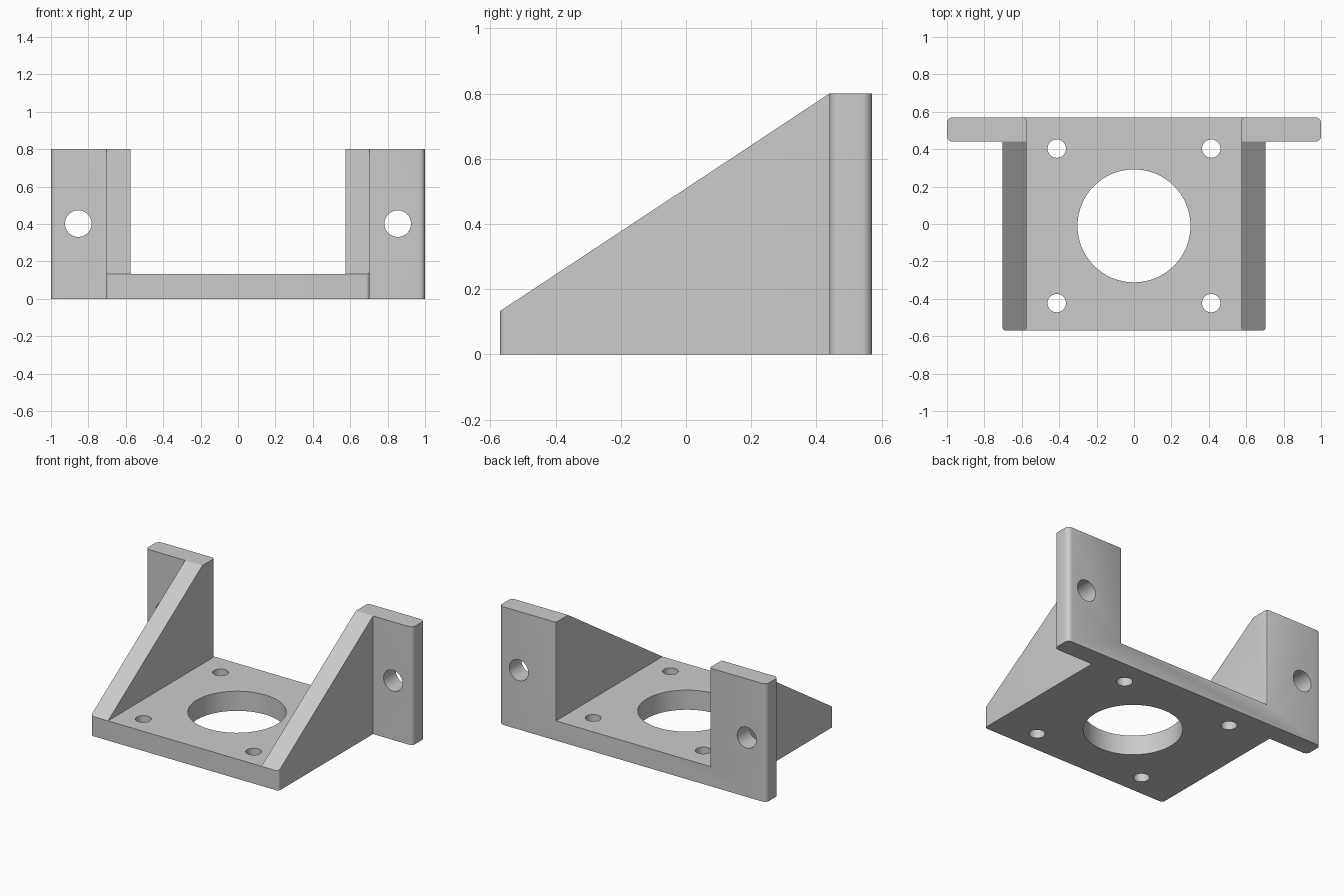
import bpy, bmesh, math

if "Cube" in bpy.data.objects:
    bpy.data.objects.remove(bpy.data.objects["Cube"])

grey = bpy.data.materials.new("plain grey")
grey.diffuse_color = (0.6, 0.6, 0.6, 1)
grey.use_nodes = True
grey.node_tree.nodes["Principled BSDF"].inputs["Base Color"].default_value = grey.diffuse_color

D, FY, WX, IX, H, T = 0.57, 0.44, 0.704, 0.575, 0.8, 0.133


def prism(name, pts, lo, hi, axis="z"):
    """Extrude a closed profile: (x, y) along z, or (y, z) along x."""
    bm = bmesh.new()
    at = (lambda p, h: (p[0], p[1], h)) if axis == "z" else (lambda p, h: (h, p[0], p[1]))
    face = bm.faces.new([bm.verts.new(at(p, lo)) for p in pts])
    ext = bmesh.ops.extrude_face_region(bm, geom=[face])
    moved = [v for v in ext["geom"] if isinstance(v, bmesh.types.BMVert)]
    bmesh.ops.translate(bm, verts=moved, vec=(0, 0, hi - lo) if axis == "z" else (hi - lo, 0, 0))
    bmesh.ops.recalc_face_normals(bm, faces=bm.faces)
    mesh = bpy.data.meshes.new(name)
    bm.to_mesh(mesh)
    bm.free()
    obj = bpy.data.objects.new(name, mesh)
    bpy.context.collection.objects.link(obj)
    return obj


def corner(x, y, r, start):
    """Quarter-round points about the centre of a rounded corner."""
    return [(x + r * math.cos(math.radians(start + a)), y + r * math.sin(math.radians(start + a)))
            for a in range(0, 91, 15)]


def drill(name, r, loc, depth, rot=(0, 0, 0)):
    bpy.ops.mesh.primitive_cylinder_add(vertices=64, radius=r, depth=depth, location=loc, rotation=rot)
    obj = bpy.context.object
    obj.name = name
    return obj


# Bracket body: T-shaped plan with rounded corners, full height
R, S = 0.03, 0.02
right = (corner(WX - S, -D + S, S, 270) + [(WX, FY)]
         + corner(1 - R, FY + R, R, 270) + corner(1 - R, D - R, R, 0))
left = [(-x, y) for x, y in reversed(right)]
bracket = prism("motor_bracket", right + left, 0, H)
bracket.data.materials.append(grey)

# Cutters: channel between the side walls (slightly eased at the back) and the sloped wall tops
E = 0.015
side = [(IX, -1), (IX, D - E), (IX + 0.004, D - 0.005), (IX + E, D), (IX + E, 1)]
channel = prism("channel_cutter", side + [(-x, y) for x, y in reversed(side)], T, 1.2)
k = (H - T) / (FY + D)
slope = prism("slope_cutter", [(-D - 0.2, T - 0.2 * k), (FY + 0.2, H + 0.2 * k), (-D - 0.2, H + 0.2 * k)],
              -1.2, 1.2, "x")
cutters = [channel, slope]

# Hole cutters: shaft opening, four motor screws, two flange screws
cutters.append(drill("shaft_hole_cutter", 0.302, (0, -0.01, 0), 0.6))
for sx in (-1, 1):
    for y in (-0.423, 0.403):
        cutters.append(drill("motor_screw_cutter", 0.049, (sx * 0.413, y, 0), 0.6))
    cutters.append(drill("flange_screw_cutter", 0.071, (sx * 0.854, 0.5, 0.402), 0.6, (math.pi / 2, 0, 0)))

for c in cutters:
    mod = bracket.modifiers.new(c.name, "BOOLEAN")
    mod.operation, mod.solver, mod.object = "DIFFERENCE", "EXACT", c

# Apply the cuts and remove the cutters
bpy.ops.object.select_all(action="DESELECT")
bracket.select_set(True)
bpy.context.view_layer.objects.active = bracket
for mod in list(bracket.modifiers):
    bpy.ops.object.modifier_apply(modifier=mod.name)
for c in cutters:
    bpy.data.objects.remove(c)
bpy.ops.object.shade_smooth_by_angle(angle=math.radians(30))
